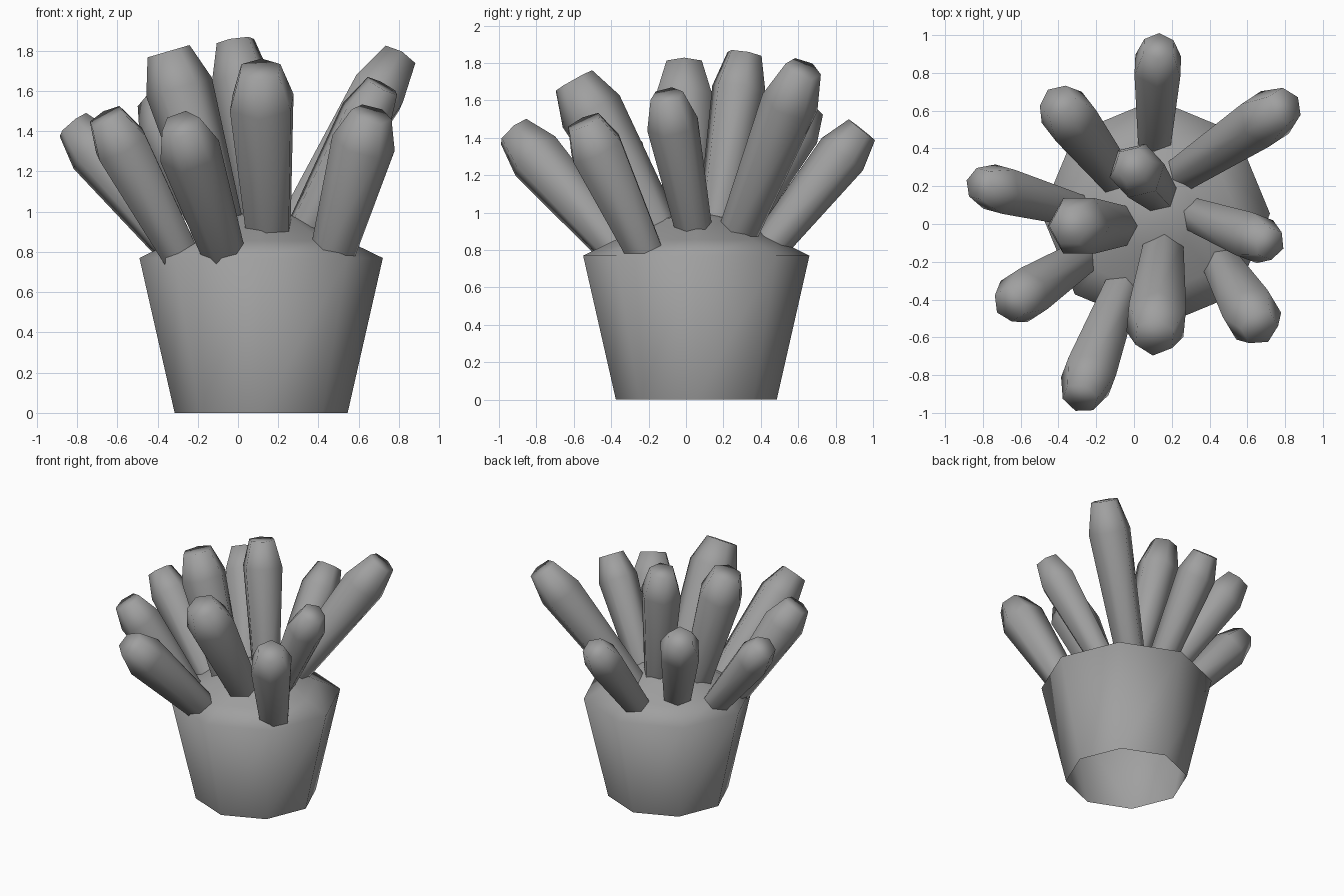
import bpy
import bmesh
import math
from mathutils import Vector, Matrix

if "Cube" in bpy.data.objects:
    bpy.data.objects.remove(bpy.data.objects["Cube"], do_unlink=True)

grey = bpy.data.materials.new("mid_grey")
grey.use_nodes = True
grey.diffuse_color = (0.35, 0.35, 0.35, 1)
grey.node_tree.nodes["Principled BSDF"].inputs["Base Color"].default_value = (0.35, 0.35, 0.35, 1)


def lathe(name, profile, sides, matrix, turn=0.0):
    """Smooth stack of polygon rings (radius, height), open below, closed on top."""
    bm = bmesh.new()
    rings = []
    for radius, height in profile:
        ring = []
        for i in range(sides):
            a = turn + math.tau * i / sides
            ring.append(bm.verts.new((radius * math.cos(a), radius * math.sin(a), height)))
        rings.append(ring)
    for low, high in zip(rings, rings[1:]):
        for i in range(sides):
            j = (i + 1) % sides
            bm.faces.new((low[i], low[j], high[j], high[i]))
    bm.faces.new(rings[-1])
    bm.transform(matrix)
    for face in bm.faces:
        face.smooth = True
    mesh = bpy.data.meshes.new(name)
    bm.to_mesh(mesh)
    bm.free()
    mesh.materials.append(grey)
    obj = bpy.data.objects.new(name, mesh)
    bpy.context.collection.objects.link(obj)


def tentacle(name, base, tip, radius):
    """Six-sided club that widens toward a blunt, chamfered tip."""
    base, tip = Vector(base), Vector(tip)
    axis = (tip - base).normalized()
    base = base - axis * 0.08  # root sunk into the dome
    length = (tip - base).length
    profile = [(radius * 0.68, 0), (radius, length * 0.82), (radius * 0.64, length * 1.02)]
    matrix = Matrix.Translation(base) @ axis.to_track_quat('Z', 'Y').to_matrix().to_4x4()
    lathe(name, profile, 6, matrix, math.radians(30))


# Tapered eight-sided body with a domed top and an open underside
lathe("body", [(0.43, 0), (0.605, 0.77), (0.43, 0.855), (0.21, 0.97), (0.06, 1.0)],
      8, Matrix.Translation((0.115, 0.055, 0)))

# Tentacles: base, tip, radius
tentacle("tentacle_right", (-0.33, 0.08, 0.84), (-0.81, 0.21, 1.42), 0.14)
tentacle("tentacle_inner_right", (-0.1, -0.01, 0.96), (-0.34, -0.01, 1.78), 0.17)
tentacle("tentacle_front_right", (-0.31, -0.2, 0.83), (-0.65, -0.42, 1.46), 0.15)
tentacle("tentacle_front", (-0.08, -0.38, 0.82), (-0.28, -0.91, 1.42), 0.155)
tentacle("tentacle_inner_front", (0.15, -0.17, 0.94), (0.11, -0.59, 1.69), 0.175)
tentacle("tentacle_front_left", (0.48, -0.24, 0.83), (0.66, -0.54, 1.47), 0.16)
tentacle("tentacle_left", (0.34, 0.04, 0.92), (0.71, -0.1, 1.61), 0.14)
tentacle("tentacle_back_left", (0.29, 0.29, 0.92), (0.79, 0.62, 1.75), 0.155)
tentacle("tentacle_back", (0.11, 0.46, 0.84), (0.13, 0.93, 1.43), 0.14)
tentacle("tentacle_back_right", (-0.12, 0.28, 0.92), (-0.4, 0.64, 1.54), 0.155)
tentacle("tentacle_inner_back", (0.12, 0.17, 0.98), (-0.01, 0.31, 1.83), 0.15)
